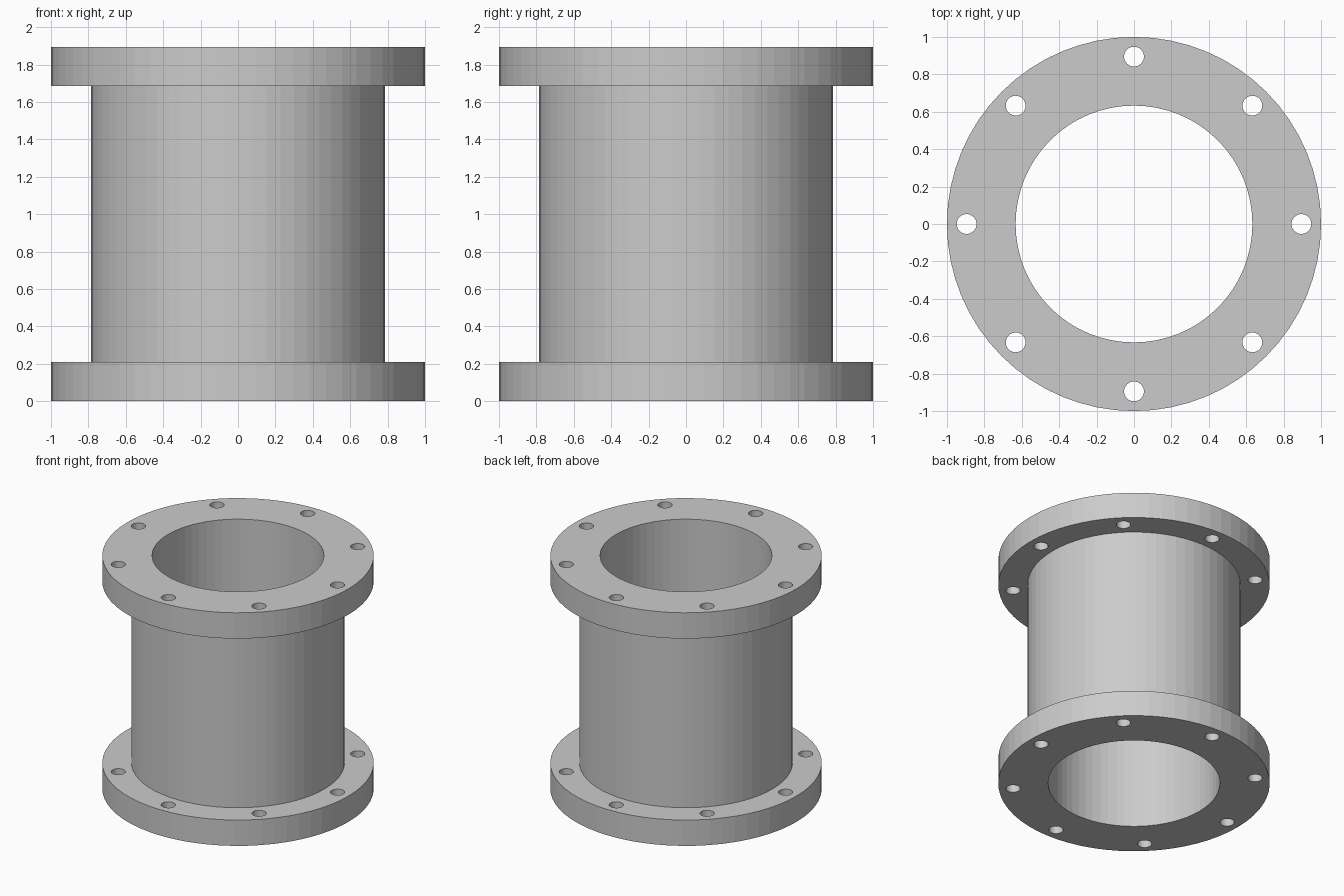
import bpy, bmesh
from math import cos, sin, pi

cube = bpy.data.objects.get("Cube")
if cube:
    bpy.data.objects.remove(cube, do_unlink=True)

HEIGHT, FLANGE = 1.895, 0.21
BORE_R, PIPE_R, FLANGE_R = 0.633, 0.785, 1.0
BOLT_R, BOLT_CIRCLE, BOLTS = 0.053, 0.895, 8
SEGMENTS = 64

# Plain grey metal
metal = bpy.data.materials.new("grey metal")
metal.use_nodes = True
grey = (0.6, 0.6, 0.6, 1)
metal.diffuse_color = grey
metal.node_tree.nodes["Principled BSDF"].inputs["Base Color"].default_value = grey


def add_object(name, bm):
    bmesh.ops.recalc_face_normals(bm, faces=bm.faces)
    mesh = bpy.data.meshes.new(name)
    bm.to_mesh(mesh)
    bm.free()
    mesh.materials.append(metal)
    obj = bpy.data.objects.new(name, mesh)
    bpy.context.collection.objects.link(obj)
    return obj


# Flanged pipe: a closed half-section turned about the z axis
profile = [(BORE_R, 0), (FLANGE_R, 0), (FLANGE_R, FLANGE), (PIPE_R, FLANGE),
           (PIPE_R, HEIGHT - FLANGE), (FLANGE_R, HEIGHT - FLANGE),
           (FLANGE_R, HEIGHT), (BORE_R, HEIGHT)]
bm = bmesh.new()
rings = []
for i in range(SEGMENTS):
    a = 2 * pi * i / SEGMENTS
    rings.append([bm.verts.new((r * cos(a), r * sin(a), z)) for r, z in profile])
for i, ring in enumerate(rings):
    following = rings[(i + 1) % SEGMENTS]
    for j in range(len(profile)):
        k = (j + 1) % len(profile)
        bm.faces.new((ring[j], following[j], following[k], ring[k]))
pipe = add_object("flanged_pipe", bm)

# Bolt holes: a ring of rods cut through both flanges
bm = bmesh.new()
for i in range(BOLTS):
    a = 2 * pi * i / BOLTS
    rod = bmesh.ops.create_cone(bm, cap_ends=True, segments=32, radius1=BOLT_R,
                                radius2=BOLT_R, depth=HEIGHT + 0.2)
    bmesh.ops.translate(bm, verts=rod["verts"],
                        vec=(BOLT_CIRCLE * cos(a), BOLT_CIRCLE * sin(a), HEIGHT / 2))
cutter = add_object("bolt_hole_cutter", bm)
cutter.hide_render = True
cutter.hide_set(True)

holes = pipe.modifiers.new("bolt holes", 'BOOLEAN')
holes.operation = 'DIFFERENCE'
holes.solver = 'EXACT'
holes.object = cutter

# Bake the cut and drop the helper
bpy.context.view_layer.objects.active = pipe
pipe.select_set(True)
bpy.ops.object.modifier_apply(modifier=holes.name)
bpy.data.objects.remove(cutter, do_unlink=True)
